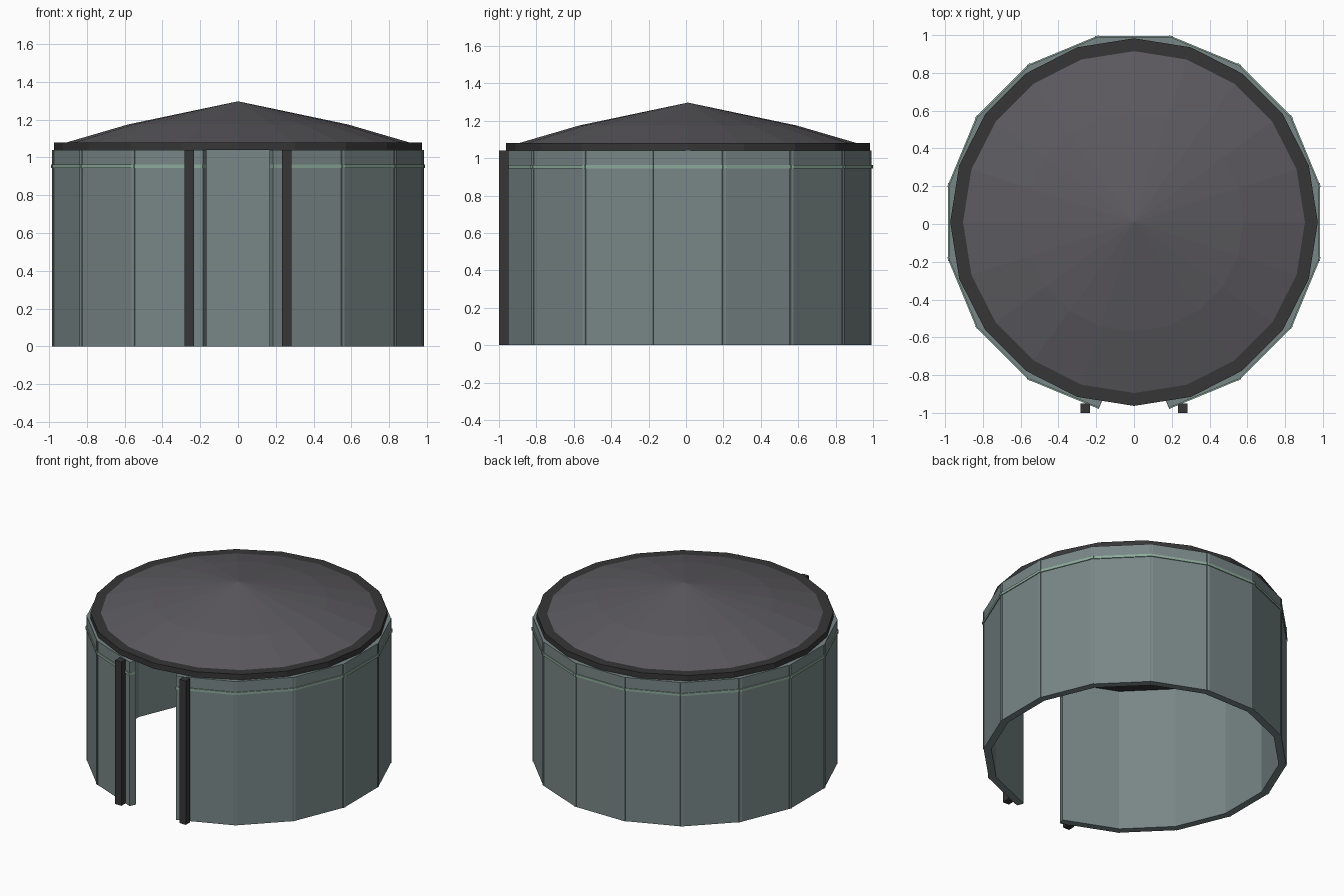
import bpy, bmesh, math
from mathutils import Matrix, Vector

if "Cube" in bpy.data.objects:
    bpy.data.objects.remove(bpy.data.objects["Cube"], do_unlink=True)

CENTRE_Y = 0.01
SIDES = 16
WALL_TOP = 1.04


def material(name, r, g, b):
    m = bpy.data.materials.new(name)
    m.use_nodes = True
    m.diffuse_color = (r, g, b, 1)
    m.node_tree.nodes["Principled BSDF"].inputs["Base Color"].default_value = (r, g, b, 1)
    return m


wall_mat = material("grey green wall", 0.19, 0.24, 0.24)
band_mat = material("pale green band", 0.27, 0.41, 0.33)
roof_mat = material("slate roof", 0.107, 0.102, 0.114)
trim_mat = material("charcoal trim", 0.037, 0.037, 0.037)


def finish(name, bm, mat):
    bmesh.ops.recalc_face_normals(bm, faces=bm.faces)
    mesh = bpy.data.meshes.new(name)
    bm.to_mesh(mesh)
    bm.free()
    mesh.materials.append(mat)
    obj = bpy.data.objects.new(name, mesh)
    bpy.context.collection.objects.link(obj)
    return obj


def add_box(bm, x, y, z, turn=Matrix()):
    """Add a box from (min, max) ranges, then transform it."""
    size = [r[1] - r[0] for r in (x, y, z)]
    mid = Vector([(r[0] + r[1]) / 2 for r in (x, y, z)])
    place = turn @ Matrix.Translation(mid) @ Matrix.Diagonal((*size, 1))
    bmesh.ops.create_cube(bm, size=1, matrix=place)


def panel_ring(name, outer, inner, width, z, mat):
    """Flat panels around the centre, leaving the front side open as a doorway."""
    bm = bmesh.new()
    for i in range(1, SIDES):
        turn = Matrix.Translation((0, CENTRE_Y, 0)) @ Matrix.Rotation(math.tau * i / SIDES, 4, "Z")
        add_box(bm, (-width / 2, width / 2), (-outer, -inner), z, turn)
    return finish(name, bm, mat)


def lathe(name, profile, mat, sides=20):
    """Spin a (radius, height) profile around the vertical axis."""
    bm = bmesh.new()
    verts = [bm.verts.new((r, 0, z)) for r, z in profile]
    edges = [bm.edges.new(pair) for pair in zip(verts, verts[1:])]
    bmesh.ops.spin(bm, geom=verts + edges, cent=(0, 0, 0), axis=(0, 0, 1),
                   angle=math.tau, steps=sides, use_duplicate=False)
    bmesh.ops.remove_doubles(bm, verts=bm.verts, dist=0.0005)
    bmesh.ops.translate(bm, verts=bm.verts, vec=(0, CENTRE_Y, 0))
    return finish(name, bm, mat)


# Wall panels, slightly overlapping at the corners, with a band near the top
panel_ring("wall_panels", 0.979, 0.929, 0.41, (0, WALL_TOP), wall_mat)
panel_ring("wall_band", 0.985, 0.935, 0.412, (0.945, 0.963), band_mat)

# Roof rim and two-pitch roof
lathe("roof_rim", [(0, WALL_TOP), (0.973, WALL_TOP), (0.973, 1.08), (0, 1.08)], trim_mat)
lathe("roof", [(0.905, 1.08), (0.58, 1.175), (0, 1.297)], roof_mat)

# Posts either side of the doorway
for side, name in ((1, "left_door_post"), (-1, "right_door_post")):
    post = bmesh.new()
    add_box(post, (side * 0.258 - 0.025, side * 0.258 + 0.025), (-1, -0.95), (0, WALL_TOP))
    finish(name, post, trim_mat)
